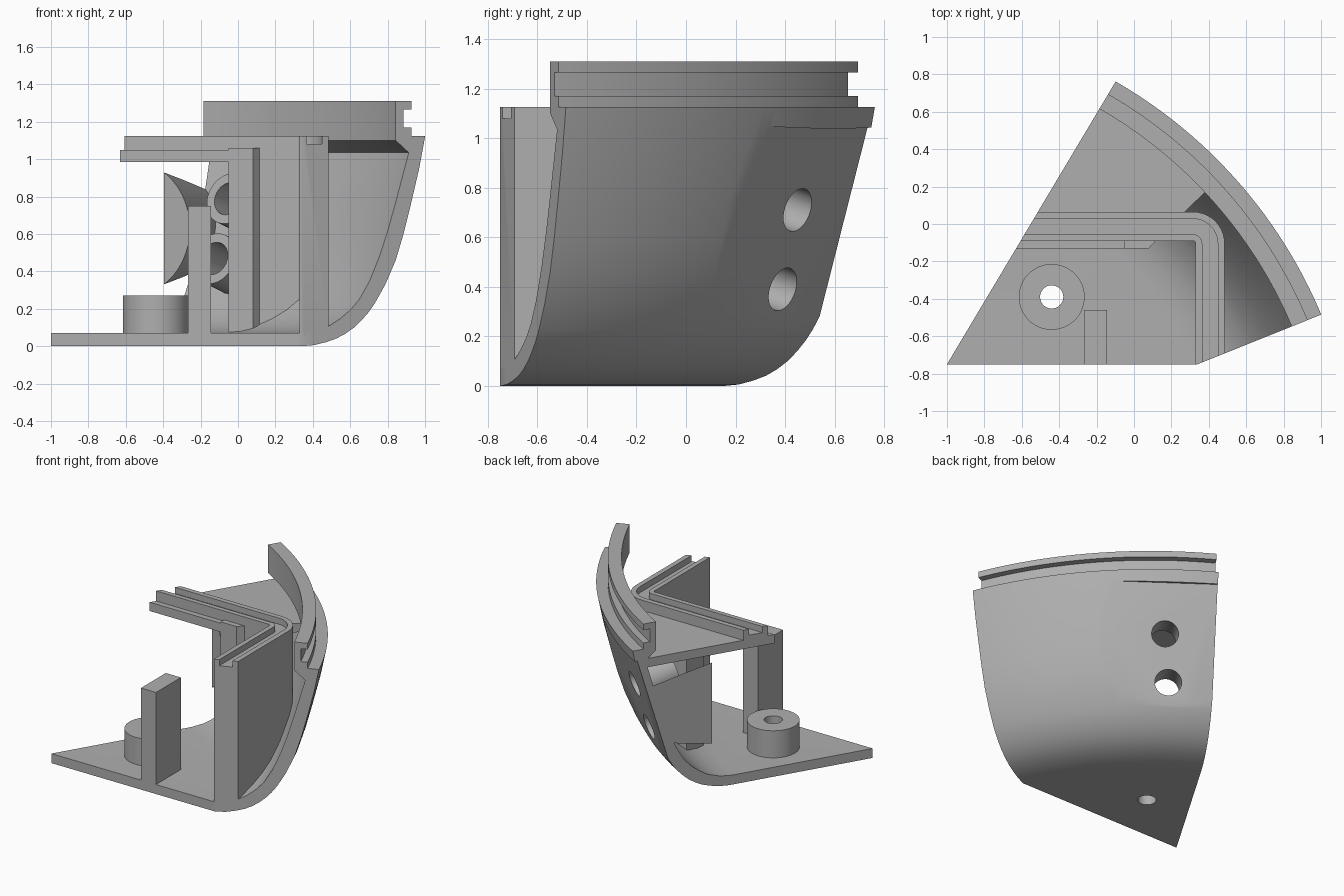
import bpy, bmesh
from math import sin, cos, pi, radians
from mathutils import Vector, Matrix

if "Cube" in bpy.data.objects:
    bpy.data.objects.remove(bpy.data.objects["Cube"])

grey = bpy.data.materials.new("plain_grey")
grey.use_nodes = True
grey.diffuse_color = (0.43, 0.43, 0.43, 1)
grey.node_tree.nodes["Principled BSDF"].inputs["Base Color"].default_value = grey.diffuse_color

AXIS = Vector((-1.396, -1.491, 0))      # axis of the bowl
helpers = []


def finish(name, bm, helper=False):
    bmesh.ops.recalc_face_normals(bm, faces=bm.faces)
    me = bpy.data.meshes.new(name)
    bm.to_mesh(me)
    bm.free()
    me.materials.append(grey)
    ob = bpy.data.objects.new(name, me)
    bpy.context.collection.objects.link(ob)
    if helper:
        ob.hide_render = True
        helpers.append(ob)
    return ob


def prism(name, points, z0, z1, helper=False):
    bm = bmesh.new()
    low = [bm.verts.new((x, y, z0)) for x, y in points]
    high = [bm.verts.new((x, y, z1)) for x, y in points]
    bm.faces.new(low)
    bm.faces.new(high)
    for i in range(len(low)):
        j = (i + 1) % len(low)
        bm.faces.new((low[i], low[j], high[j], high[i]))
    return finish(name, bm, helper)


def box(name, x0, x1, y0, y1, z0, z1, helper=False):
    return prism(name, [(x0, y0), (x1, y0), (x1, y1), (x0, y1)], z0, z1, helper)


def lathe(name, profile, helper=True, steps=56):
    bm = bmesh.new()
    rings = []
    for i in range(steps + 1):
        a = radians(8 + 72 * i / steps)
        rings.append([bm.verts.new(AXIS + Vector((r * cos(a), r * sin(a), z)))
                      for r, z in profile])
    bm.faces.new(rings[0])
    bm.faces.new(rings[-1])
    for p, q in zip(rings, rings[1:]):
        for k in range(len(p)):
            m = (k + 1) % len(p)
            bm.faces.new((p[k], p[m], q[m], q[k]))
    return finish(name, bm, helper)


def rod(name, start, direction, length, r0, r1, helper=False):
    d = Vector(direction).normalized()
    bm = bmesh.new()
    place = Matrix.Translation(Vector(start) + d * length / 2) @ d.to_track_quat("Z", "Y").to_matrix().to_4x4()
    bmesh.ops.create_cone(bm, cap_ends=True, segments=48, radius1=r0, radius2=r1,
                          depth=length, matrix=place)
    return finish(name, bm, helper)


def combine(ob, *steps):
    for operation, other in steps:
        mod = ob.modifiers.new("cut", "BOOLEAN")
        mod.operation, mod.object, mod.solver = operation, other, "EXACT"
    bpy.context.view_layer.update()
    dg = bpy.context.evaluated_depsgraph_get()
    me = bpy.data.meshes.new_from_object(ob.evaluated_get(dg))
    ob.modifiers.clear()
    ob.data = me
    me.materials.clear()
    me.materials.append(grey)
    return ob


CUT, KEEP = "DIFFERENCE", "INTERSECT"

# Wedge outline that trims everything
wedge = prism("wedge_cutter", [(-1, -0.75), (0.34, -0.75), (1.66, -0.22),
                               (1.66, 1.58), (0.39, 1.58)], -0.5, 2, True)

# Flat facet near the wide end, with two holes square to it
az, tilt = radians(54), radians(16.4)
n = Vector((cos(az) * cos(tilt), sin(az) * cos(tilt), -sin(tilt)))
base = Vector((-0.235, 0.53, 0.22)) - n * 0.008
side = Vector((-sin(az), cos(az), 0))
up = n.cross(side)
up *= 1 if up.z > 0 else -1
bm = bmesh.new()
bmesh.ops.create_cube(bm, size=1)
for v in bm.verts:
    height = 0.86 if v.co.z > 0 else -0.3
    v.co = base + side * v.co.x * 2.4 + n * (v.co.y + 0.5) * 0.5 + up * height
facet = finish("facet_cutter", bm, True)

holes = []
for y, z in ((0.45, 0.71), (0.39, 0.39)):
    x = base.x - (n.y * (y - base.y) + n.z * (z - base.z)) / n.x
    holes.append(Vector((x, y, z)))
drills = [rod("hole_cutter", h + n * 0.3, -n, 0.9, 0.09, 0.09, True) for h in holes]
foot = Vector((-0.44, -0.39, 0))
drills.append(rod("floor_hole_cutter", foot - Vector((0, 0, 0.2)), (0, 0, 1), 0.8, 0.062, 0.062, True))

# Outer shell: bowl section, floor and grooved rim
outer = [(0.3, 0), (1.89, 0), (1.96, 0.006), (2.03, 0.022), (2.09, 0.042), (2.14, 0.067),
         (2.19, 0.1), (2.235, 0.14), (2.275, 0.183), (2.31, 0.23), (2.37, 0.33), (2.43, 0.46),
         (2.475, 0.6), (2.515, 0.75), (2.565, 0.95), (2.6, 1.125), (2.522, 1.125),
         (2.522, 1.17), (2.475, 1.17), (2.475, 1.265), (2.522, 1.265), (2.522, 1.31)]
inner = [(1.87, 0.07), (1.96, 0.08), (2.05, 0.11), (2.11, 0.147), (2.17, 0.195), (2.22, 0.25),
         (2.28, 0.35), (2.34, 0.49), (2.385, 0.62), (2.43, 0.77), (2.505, 1.035), (2.43, 1.1)]
cavity = lathe("cavity", [(0.2, 0.07)] + inner + [(2.43, 1.5), (0.2, 1.5)])
shell = lathe("outer_shell", outer + [(0.3, 1.31)], False)
combine(shell, (KEEP, wedge), (CUT, facet), (CUT, cavity), *[(CUT, d) for d in drills])

# Room slightly larger than the cavity, so inner parts sink into the shell
room = lathe("room", [(0.2, 0.04)] + [(r + 0.03, z - 0.02) for r, z in inner]
             + [(2.45, 1.25), (0.2, 1.25)])
combine(room, (KEEP, wedge), (CUT, facet))


# Corner wall with a seal groove along its top
def corner(near, far):
    def arc(inset, order):
        r = 0.17 - inset
        return [(0.315 + r * cos(t), -0.105 + r * sin(t))
                for t in (pi / 2 * k / 10 for k in order)]
    return ([(0.485 - near, -1)] + arc(near, range(11)) + [(-1.2, 0.065 - near),
            (-1.2, 0.065 - far)] + arc(far, range(10, -1, -1)) + [(0.485 - far, -1)])


wall = prism("corner_wall", corner(0, 0.155), 0.02, 1.125)
window = box("window_cutter", -2, -0.05, -0.5, 0.5, -0.5, 0.985, True)
groove = prism("groove_cutter", corner(0.037, 0.12), 1.08, 1.4, True)
combine(wall, (KEEP, room), (CUT, window), (CUT, groove))

# Raised frame around the wall opening
rib = box("opening_rib", -1.2, 0.0, -0.13, -0.08, 0.985, 1.05)
post = prism("opening_post", [(-0.05, -0.08), (-0.05, -0.13), (0.08, -0.13),
                              (0.115, -0.09), (0.115, -0.08)], 0.05, 1.06)

# Flat roof between wall and rim
roof = prism("roof_plate", [(-1.2, 0.03), (0.235, 0.03), (0.8, 0.575), (0.8, 1.5), (-1.2, 1.5)],
             0.985, 1.05)

# Standing pillar at the front edge
pillar = box("front_pillar", -0.268, -0.145, -0.9, -0.46, 0.04, 0.75)
for part in (rib, post, roof, pillar):
    combine(part, (KEEP, room))

# Screw boss on the floor
boss = rod("floor_boss", foot + Vector((0, 0, 0.05)), (0, 0, 1), 0.22, 0.176, 0.176)
combine(boss, (CUT, drills[2]))

# Hollow bosses behind the facet holes
parts = [shell, wall, rib, post, roof, pillar, boss]
for label, h, drill in zip(("upper", "lower"), holes, drills):
    tube = rod(label + "_hole_boss", h - n * 0.28, n, 0.4, 0.14, 0.14)
    parts.append(combine(tube, (KEEP, room), (CUT, drill)))

# Tapered block sliced by the side cut
along = Vector((0.513, 0.8585, 0))
centre = Vector((-0.395, 0.263, 0.63)) + 0.2 * Vector((-0.8585, 0.513, 0))
block = rod("tapered_block", centre, along, 0.55, 0.36, 0.27)
parts.append(combine(block, (KEEP, room), *[(CUT, d) for d in drills[:2]]))

# Remove the cutters and shade the curved faces smooth
for ob in helpers:
    bpy.data.objects.remove(ob)
bpy.context.view_layer.update()
bpy.ops.object.select_all(action="DESELECT")
for ob in parts:
    ob.select_set(True)
bpy.context.view_layer.objects.active = shell
bpy.ops.object.shade_smooth_by_angle(angle=radians(25))
